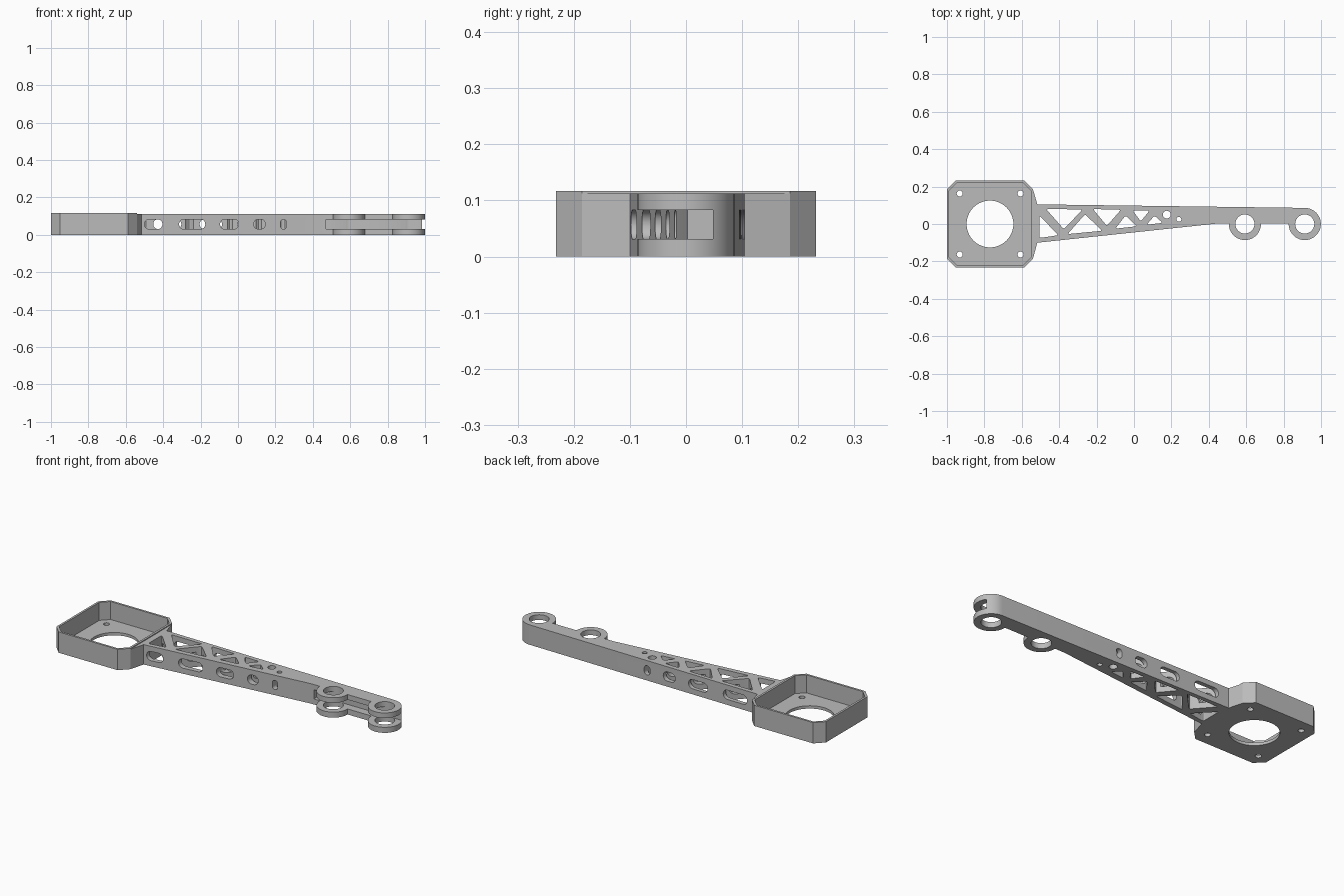
import bpy, bmesh
from math import sin, cos, radians
from mathutils import Vector, Matrix

old = bpy.data.objects.get("Cube")
if old:
    bpy.data.objects.remove(old, do_unlink=True)

grey = bpy.data.materials.new("matte_grey")
grey.use_nodes = True
COLOUR = (0.5, 0.5, 0.5, 1)
grey.diffuse_color = COLOUR
grey.node_tree.nodes["Principled BSDF"].inputs["Base Color"].default_value = COLOUR

TRAY_H, ARM_H, MID_Z = 0.117, 0.112, 0.057


def arc(cx, cy, r, a0, a1, n=24):
    angles = [radians(a0 + (a1 - a0) * i / n) for i in range(n + 1)]
    return [(cx + r * cos(a), cy + r * sin(a)) for a in angles]


def circle(cx, cy, r, n=48):
    return arc(cx, cy, r, 0, 360, n)[:-1]


def rounded(corners, r=0.012, n=4):
    """Soften each corner of a polygon with a short curve."""
    out, pts = [], [Vector(c) for c in corners]
    for i, p in enumerate(pts):
        a = p + (pts[i - 1] - p).normalized() * r
        b = p + (pts[(i + 1) % len(pts)] - p).normalized() * r
        for k in range(n + 1):
            t = k / n
            out.append(tuple(a * (1 - t) ** 2 + p * 2 * t * (1 - t) + b * t * t))
    return out


def octagon(x0, x1, y, c):
    return [(x0 + c, -y), (x1 - c, -y), (x1, -y + c), (x1, y - c),
            (x1 - c, y), (x0 + c, y), (x0, y - c), (x0, -y + c)]


def capsule(cx, cz, w, h):
    r = min(w, h) / 2 - 0.0005
    dx, dz = w / 2 - r, h / 2 - r
    out = []
    for sx, sz, a in ((1, 1, 0), (-1, 1, 90), (-1, -1, 180), (1, -1, 270)):
        out += arc(cx + sx * dx, cz + sz * dz, r, a, a + 90, 8)
    return out


def prism(name, outline, lo, hi, along_y=False):
    """Extrude an outline in z, or an x-z outline in y."""
    bm = bmesh.new()
    face = bm.faces.new([bm.verts.new((u, v, lo)) for u, v in outline])
    top = bmesh.ops.extrude_face_region(bm, geom=[face])["geom"]
    verts = [g for g in top if isinstance(g, bmesh.types.BMVert)]
    bmesh.ops.translate(bm, verts=verts, vec=(0, 0, hi - lo))
    if along_y:
        swap = Matrix(((1, 0, 0, 0), (0, 0, 1, 0), (0, 1, 0, 0), (0, 0, 0, 1)))
        bmesh.ops.transform(bm, matrix=swap, verts=bm.verts)
    bmesh.ops.recalc_face_normals(bm, faces=bm.faces)
    mesh = bpy.data.meshes.new(name)
    bm.to_mesh(mesh)
    bm.free()
    mesh.materials.append(grey)
    ob = bpy.data.objects.new(name, mesh)
    bpy.context.collection.objects.link(ob)
    return ob


def cut(ob, outline, lo=-0.1, hi=0.3, along_y=False):
    cutter = prism("cutter", outline, lo, hi, along_y)
    cutter.hide_render = True
    bpy.ops.object.select_all(action="DESELECT")
    bpy.context.view_layer.objects.active = ob
    ob.select_set(True)
    mod = ob.modifiers.new("cut", "BOOLEAN")
    mod.operation, mod.solver, mod.object = "DIFFERENCE", "EXACT", cutter
    bpy.ops.object.modifier_apply(modifier=mod.name)
    bpy.data.objects.remove(cutter, do_unlink=True)


# Motor tray: open box with clipped corners, centre opening and screw holes
tray = prism("motor_tray", octagon(-1, -0.54, 0.232, 0.047), 0, TRAY_H)
cut(tray, octagon(-0.988, -0.552, 0.22, 0.042), 0.016, 0.3)
cut(tray, circle(-0.77, 0, 0.125, 64))
for x in (-0.932, -0.607):
    for y in (-0.163, 0.163):
        cut(tray, circle(x, y, 0.016, 24))

# Arm: flared root, taper, and two hinge eyes on the front edge
EYES, EYE_R = (0.593, 0.913), 0.086
outline = [(-0.545, -0.185), (-0.54, -0.185), (-0.517, -0.1), (0.45, 0.003)]
outline += arc(EYES[0], 0, EYE_R, 178, 362)
outline += arc(EYES[1], 0, EYE_R, 178, 450, 36)
outline += [(-0.517, 0.105), (-0.54, 0.185), (-0.545, 0.185)]
arm = prism("tapered_arm", outline, 0, ARM_H)

# Truss openings through the arm
triangles = [
    ((-0.505, 0.045), (-0.505, -0.075), (-0.405, -0.06)),
    ((-0.47, 0.08), (-0.275, 0.078), (-0.375, -0.028)),
    ((-0.355, -0.054), (-0.17, -0.036), (-0.262, 0.052)),
    ((-0.22, 0.08), (-0.07, 0.076), (-0.145, -0.01)),
    ((-0.1, -0.025), (0.015, -0.012), (-0.045, 0.046)),
    ((-0.008, 0.073), (0.083, 0.071), (0.036, 0.014)),
    ((0.067, -0.004), (0.153, 0.006), (0.11, 0.045)),
]
for tri in triangles:
    cut(arm, rounded(tri))
cut(arm, circle(0.175, 0.05, 0.021, 24))
cut(arm, circle(0.24, 0.025, 0.013, 24))

# Side slots: front ones face the front cells, back ones the back cells
for x, w in ((-0.452, 0.096), (-0.245, 0.14), (-0.046, 0.1), (0.115, 0.062), (0.243, 0.03)):
    cut(arm, capsule(x, MID_Z, w, 0.052), -0.3, 0.03, True)
for x, w in ((-0.378, 0.15), (-0.145, 0.12), (0.036, 0.075), (0.175, 0.036)):
    cut(arm, capsule(x, MID_Z, w, 0.052), 0.0101, 0.3, True)

# Fork slot that splits the hinge eyes, then the pin holes
cut(arm, [(0.47, -0.2), (1.1, -0.2), (1.1, 0.048), (0.47, 0.048)], 0.031, 0.083)
for x in EYES:
    cut(arm, circle(x, 0, 0.051))

for ob in (tray, arm):
    bpy.ops.object.select_all(action="DESELECT")
    bpy.context.view_layer.objects.active = ob
    ob.select_set(True)
    bpy.ops.object.shade_smooth_by_angle(angle=radians(25))
